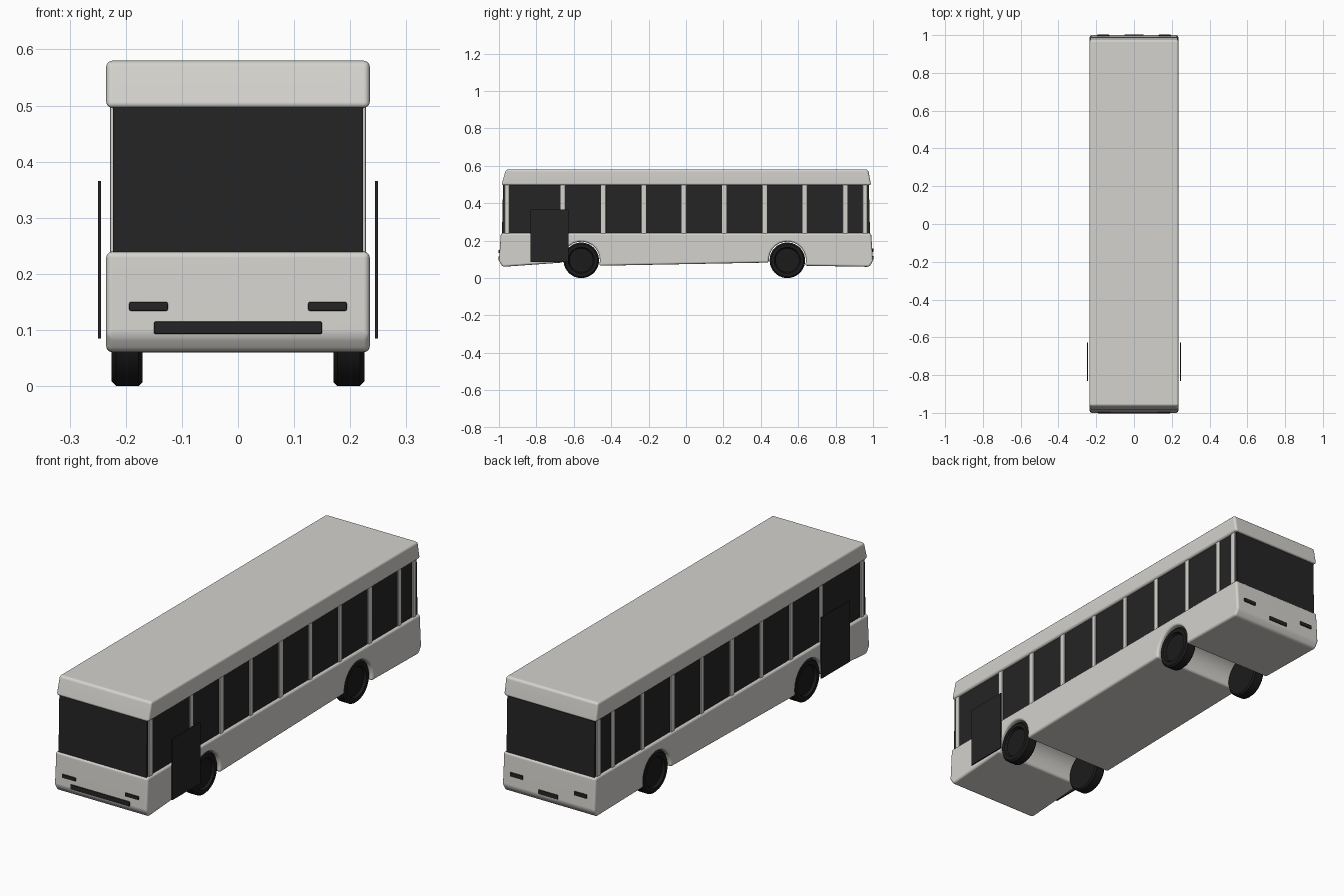
import bpy, bmesh
from math import radians, sin, cos, pi
from mathutils import Matrix, Vector

if "Cube" in bpy.data.objects:
    bpy.data.objects.remove(bpy.data.objects["Cube"], do_unlink=True)


def material(name, rgb):
    mat = bpy.data.materials.new(name)
    mat.use_nodes = True
    mat.diffuse_color = (*rgb, 1)
    bsdf = next(n for n in mat.node_tree.nodes if n.type == 'BSDF_PRINCIPLED')
    bsdf.inputs["Base Color"].default_value = (*rgb, 1)
    return mat


PAINT = material("warm grey paint", (0.66, 0.645, 0.61))
GLASS = material("dark glass", (0.018, 0.018, 0.018))
RUBBER = material("black rubber", (0.011, 0.011, 0.011))


def finish(name, bm, mat, bevel=0.0, segments=3):
    """Round the sharp edges, shade smoothly and link the object."""
    bmesh.ops.recalc_face_normals(bm, faces=bm.faces)
    if bevel:
        edges = [e for e in bm.edges if e.calc_face_angle(0) > radians(25)]
        bmesh.ops.bevel(bm, geom=edges, offset=bevel, segments=segments,
                        profile=0.5, affect='EDGES', clamp_overlap=True)
    mesh = bpy.data.meshes.new(name)
    bm.to_mesh(mesh)
    bm.free()
    obj = bpy.data.objects.new(name, mesh)
    bpy.context.collection.objects.link(obj)
    mesh.materials.append(mat)
    bpy.ops.object.select_all(action='DESELECT')
    obj.select_set(True)
    bpy.context.view_layer.objects.active = obj
    bpy.ops.object.shade_smooth_by_angle(angle=radians(40))
    weighted = obj.modifiers.new("weighted normals", 'WEIGHTED_NORMAL')
    weighted.keep_sharp = True
    return obj


def extrude_profile(name, points, half_width, mat, bevel=0.0):
    """Extrude a side profile of (y, z) points across the width."""
    bm = bmesh.new()
    face = bm.faces.new([bm.verts.new((-half_width, y, z)) for y, z in points])
    new = bmesh.ops.extrude_face_region(bm, geom=[face])["geom"]
    moved = [v for v in new if isinstance(v, bmesh.types.BMVert)]
    bmesh.ops.translate(bm, verts=moved, vec=(2 * half_width, 0, 0))
    return finish(name, bm, mat, bevel)


def box(name, low, high, mat, bevel=0.0):
    low, high = Vector(low), Vector(high)
    bm = bmesh.new()
    bmesh.ops.create_cube(bm, size=1, matrix=Matrix.Translation((low + high) / 2)
                          @ Matrix.Diagonal((*(high - low), 1)))
    return finish(name, bm, mat, bevel, 2)


def mirrored_box(name, low, high, mat, bevel=0.0):
    """Box on the +x side and its twin on the -x side."""
    box("left_" + name, low, high, mat, bevel)
    box("right_" + name, (-high[0], low[1], low[2]),
        (-low[0], high[1], high[2]), mat, bevel)


AXLES = {"front": -0.56, "rear": 0.542}
WHEEL_Z = 0.095


def arch(y, steps=14):
    """Wheel arch cut, from its front foot over the top to its rear foot."""
    angles = [radians(187 - 204 * i / steps) for i in range(steps + 1)]
    return [(y + 0.1 * cos(a), WHEEL_Z + 0.1 * sin(a)) for a in angles]


# Lower body with wheel arches
extrude_profile("lower_body",
                [(-0.98, 0.06)] + arch(AXLES["front"]) + arch(AXLES["rear"])
                + [(0.98, 0.06), (1, 0.09), (0.99, 0.24), (-0.99, 0.24), (-1, 0.09)],
                0.235, PAINT, 0.011)

# Window band and roof
extrude_profile("window_band",
                [(-0.984, 0.23), (0.984, 0.23), (0.978, 0.5), (-0.978, 0.5)],
                0.223, GLASS)
extrude_profile("roof",
                [(-0.987, 0.496), (0.99, 0.496), (0.974, 0.58), (-0.963, 0.58)],
                0.235, PAINT, 0.011)

# Window pillars: evenly spaced along the side, plus one near each end
pillars = [-0.957, -0.658] + [-0.442 + 0.2155 * i for i in range(7)] + [0.957]
for i, y in enumerate(pillars):
    mirrored_box(f"pillar_{i + 1}", (0.21, y - 0.013, 0.23),
                 (0.228, y + 0.013, 0.5), PAINT, 0.004)

# Door panels standing just off the sides
mirrored_box("door", (0.2445, -0.832, 0.085), (0.2495, -0.628, 0.366), GLASS)

# Lamps, grille and rear plate
mirrored_box("headlight", (0.125, -1.002, 0.134), (0.194, -0.98, 0.15), GLASS, 0.003)
box("front_grille", (-0.15, -1.003, 0.093), (0.15, -0.98, 0.115), GLASS, 0.003)
mirrored_box("tail_light", (0.13, 0.98, 0.14), (0.195, 1.002, 0.158), GLASS, 0.003)
box("rear_plate", (-0.05, 0.98, 0.098), (0.05, 1.003, 0.118), GLASS, 0.003)


def wheel(name, side, y):
    """Lathe a tyre with a recessed hub about the x axis."""
    outline = [(0.17, 0), (0.17, 0.088), (0.177, 0.095), (0.217, 0.095),
               (0.225, 0.087), (0.225, 0.07), (0.214, 0.064), (0.214, 0)]
    bm = bmesh.new()
    verts = [bm.verts.new((x * side, 0, r)) for x, r in outline]
    edges = [bm.edges.new(pair) for pair in zip(verts, verts[1:])]
    bmesh.ops.spin(bm, geom=verts + edges, cent=(0, 0, 0), axis=(1, 0, 0),
                   angle=2 * pi, steps=40)
    bmesh.ops.remove_doubles(bm, verts=bm.verts, dist=0.0001)
    bmesh.ops.translate(bm, verts=bm.verts, vec=(0, y, WHEEL_Z))
    finish(name, bm, RUBBER)


# Wheels
for end, y in AXLES.items():
    wheel(f"{end}_left_wheel", 1, y)
    wheel(f"{end}_right_wheel", -1, y)
